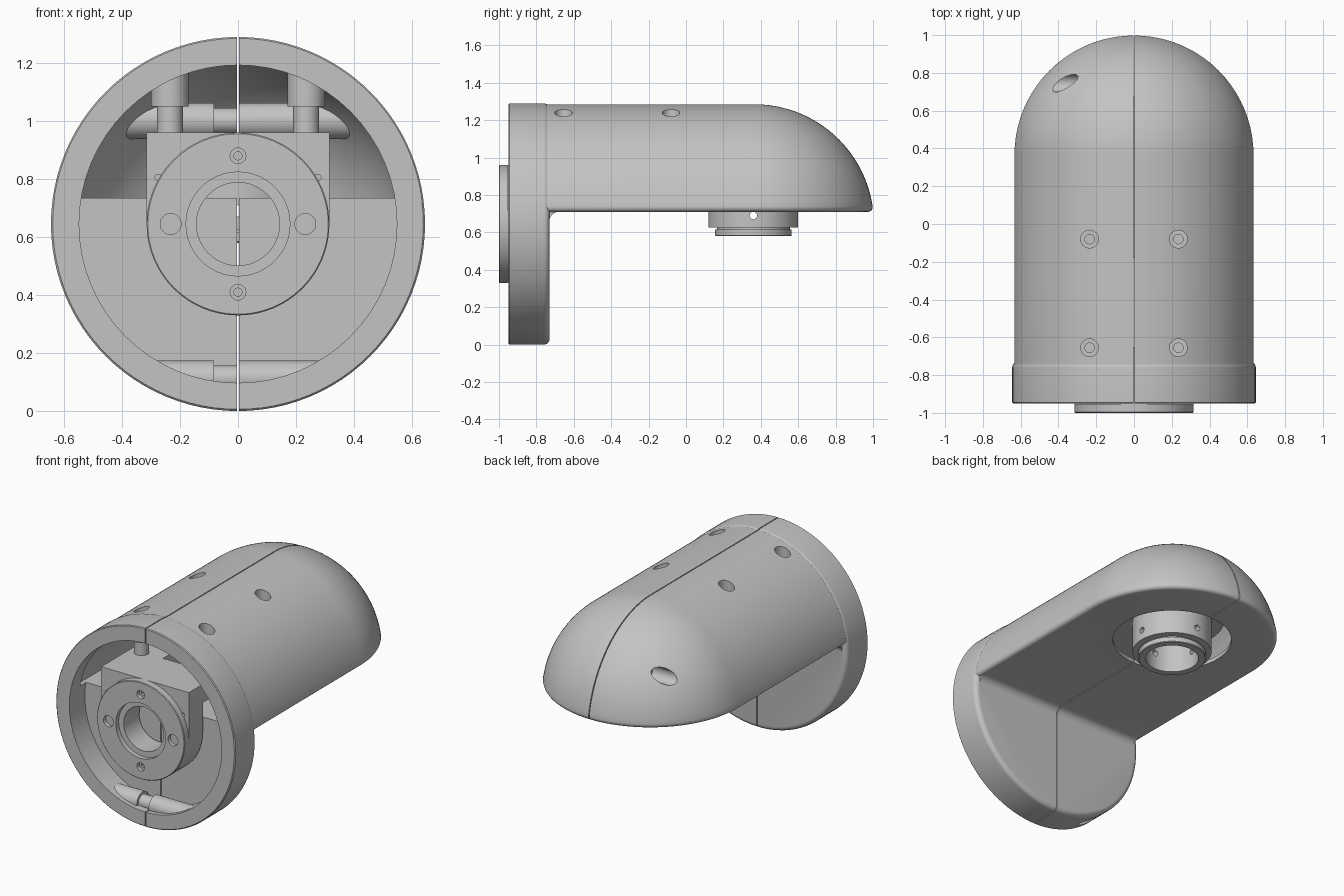
import bpy, bmesh, math
from mathutils import Vector

if "Cube" in bpy.data.objects:
    bpy.data.objects.remove(bpy.data.objects["Cube"])

GREY = (0.55, 0.55, 0.55, 1)
mat = bpy.data.materials.new("plain grey")
mat.use_nodes = True
mat.diffuse_color = GREY
mat.node_tree.nodes["Principled BSDF"].inputs["Base Color"].default_value = GREY

AXIS_Z = 0.645   # height of the barrel axis
DOME_Y = 0.365   # centre of the rounded end
FIT_Y = 0.36     # centre of the lower fitting


def make(name, bm):
    bmesh.ops.recalc_face_normals(bm, faces=bm.faces)
    mesh = bpy.data.meshes.new(name)
    bm.to_mesh(mesh)
    bm.free()
    mesh.materials.append(mat)
    ob = bpy.data.objects.new(name, mesh)
    bpy.context.collection.objects.link(ob)
    return ob


def loft(name, rings):
    bm = bmesh.new()
    loops = [[bm.verts.new(p) for p in ring] for ring in rings]
    n = len(loops[0])
    for a, b in zip(loops, loops[1:]):
        for i in range(n):
            j = (i + 1) % n
            bm.faces.new((a[i], a[j], b[j], b[i]))
    bm.faces.new(loops[0])
    bm.faces.new(loops[-1])
    return make(name, bm)


def turned(name, profile, origin, axis, n=64):
    """Solid of stacked circles; profile holds (radius, distance along axis)."""
    d = Vector(axis)
    u = d.orthogonal().normalized()
    v = d.cross(u)
    rings = []
    for r, h in profile:
        angles = [2 * math.pi * i / n for i in range(n)]
        rings.append([Vector(origin) + d * h + r * (u * math.cos(a) + v * math.sin(a))
                      for a in angles])
    return loft(name, rings)


def rod(name, r, start, end, n=32):
    d = Vector(end) - Vector(start)
    return turned(name, [(r, 0), (r, d.length)], start, d.normalized(), n)


def box(name, lo, hi):
    return loft(name, [[(lo[0], lo[1], z), (hi[0], lo[1], z),
                        (hi[0], hi[1], z), (lo[0], hi[1], z)] for z in (lo[2], hi[2])])


def combine(target, other, op="DIFFERENCE"):
    mod = target.modifiers.new(op, "BOOLEAN")
    mod.operation = op
    mod.solver = "EXACT"
    mod.object = other
    bpy.context.view_layer.objects.active = target
    bpy.ops.object.modifier_apply(modifier=mod.name)
    bpy.data.objects.remove(other)


def stadium(w, front, z, back=DOME_Y, n=40):
    pts = [(-w, front, z), (w, front, z)]
    return pts + [(w * math.cos(math.pi * i / n), back + w * math.sin(math.pi * i / n), z)
                  for i in range(n + 1)]


def hood(name, r, bottom, front, fillet=0.0, steps=36):
    """Half barrel with a rounded end, lofted upward in stadium outlines."""
    rings = []
    if fillet:
        for i in range(6):
            a = math.pi / 2 * i / 6
            z = bottom + fillet * (1 - math.cos(a))
            w = math.sqrt(r * r - (z - AXIS_Z) ** 2)
            rings.append(stadium(w - fillet * (1 - math.sin(a)), front, z))
    t0 = math.asin((bottom + fillet - AXIS_Z) / r)
    for i in range(steps + 1):
        t = t0 + (math.radians(89.3) - t0) * i / steps
        rings.append(stadium(r * math.cos(t), front, AXIS_Z + r * math.sin(t)))
    return loft(name, rings)


# Housing: hood, round front flange and the fillet between them
shell = hood("housing", 0.64, 0.71, -0.95, 0.03)
edge = [(0.645 - 0.03 * (1 - math.cos(a)), 0.19 + 0.03 * math.sin(a))
        for a in (math.pi / 2 * i / 6 for i in range(7))]
combine(shell, turned("flange", [(0.639, 0), (0.645, 0.006)] + edge,
                      (0, -0.95, AXIS_Z), (0, 1, 0), 96), "UNION")
corner = [(-0.75, 0.73), (-0.75, 0.66)] + [
    (-0.68 - 0.05 * math.cos(a), 0.66 + 0.05 * math.sin(a))
    for a in (math.pi / 2 * i / 6 for i in range(7))] + [(-0.68, 0.73)]
combine(shell, loft("fillet", [[(x, y, z) for y, z in corner] for x in (-0.61, 0.61)]), "UNION")

# Hollow inside, front recess and floor opening
combine(shell, hood("cavity", 0.575, 0.735, -0.85))
combine(shell, rod("recess", 0.548, (0, -1.1, AXIS_Z), (0, -0.79, AXIS_Z), 64))
combine(shell, rod("floor_opening", 0.36, (0, FIT_Y, 0.6), (0, FIT_Y, 0.8), 64))

# Screw bosses in the roof, counterbored from above
posts = [(x, y) for x in (-0.235, 0.235) for y in (-0.655, -0.08)]
for x, y in posts:
    combine(shell, rod("boss", 0.065, (x, y, 1.05), (x, y, 1.21)), "UNION")
for x, y in posts:
    combine(shell, rod("bore", 0.047, (x, y, 1.16), (x, y, 1.4)))
    combine(shell, rod("pilot", 0.025, (x, y, 1.03), (x, y, 1.2)))

# Clasp tubes joining the halves, trimmed to the hood or flange
for y, z, trim in ((0.70, 1.0, "hood"), (-0.86, 0.112, "flange")):
    for x0, x1, r in ((-0.6, -0.083, 0.062), (-0.1, 0.01, 0.045), (0, 0.6, 0.062)):
        tube = rod("clasp", r, (x0, y, z), (x1, y, z))
        if trim == "hood":
            limit = hood("limit", 0.62, 0.72, -0.9)
        else:
            limit = rod("limit", 0.62, (0, -0.94, AXIS_Z), (0, -0.76, AXIS_Z), 64)
        combine(tube, limit, "INTERSECT")
        combine(shell, tube, "UNION")
for y, z, x in ((0.745, 1.0, -0.25), (-0.86, 0.115, -0.2)):
    combine(shell, rod("clasp_bore", 0.047, (-0.8, y, z), (x, y, z)))

# Parting line between the two halves
combine(shell, box("seam", (-0.003, -1.2, -0.1), (0.003, 1.2, 1.5)))

# Inner arm: front plate, top plate and back end
arm = box("inner_arm", (-0.315, -0.955, AXIS_Z), (0.315, -0.81, 0.96))
combine(arm, loft("top_plate", [stadium(0.315, -0.94, z, FIT_Y) for z in (0.84, 0.9599)]), "UNION")
combine(arm, rod("round_plate", 0.314, (0, -0.96, AXIS_Z), (0, -0.811, AXIS_Z), 64), "UNION")
combine(arm, loft("slot", [[(x * 0.7, y - 0.4, z) for x, y, z in stadium(0.12, -0.25, h, 0.1)]
                           for h in (0.8, 1.0)]))
combine(arm, rod("front_bore", 0.143, (0, -1.1, AXIS_Z), (0, -0.7, AXIS_Z), 64))
for x in (-0.275, 0.275):
    combine(arm, rod("pin_hole", 0.011, (x, -1.1, 0.805), (x, -0.9, 0.805), 16))

# Front ring with its stepped bore and screw holes
ring = turned("front_ring", [(0.311, 0), (0.315, 0.004), (0.315, 0.045)],
              (0, -1, AXIS_Z), (0, 1, 0), 96)
combine(ring, turned("ring_bore", [(0.179, 0), (0.179, 0.13), (0.143, 0.13), (0.143, 0.3)],
                     (0, -1.1, AXIS_Z), (0, 1, 0)))
for x, z, r in ((0, 0.235, 0.027), (0, -0.235, 0.027), (0.232, 0, 0.036), (-0.232, 0, 0.036)):
    combine(ring, rod("ring_hole", r, (x, -1.1, AXIS_Z + z), (x, -0.975, AXIS_Z + z)))
for z in (0.235, -0.235):
    combine(ring, rod("ring_pilot", 0.014, (0, -1.1, AXIS_Z + z), (0, -0.9, AXIS_Z + z), 16))

# Lower fitting: stepped collar with radial set screw holes
fitting = turned("lower_fitting", [(0.201, 0), (0.205, 0.004), (0.205, 0.035), (0.195, 0.035),
                                   (0.195, 0.045), (0.24, 0.045), (0.24, 0.27)],
                 (0, FIT_Y, 0.58), (0, 0, 1))
combine(fitting, rod("fitting_bore", 0.16, (0, FIT_Y, 0.5), (0, FIT_Y, 0.8), 64))
combine(fitting, rod("cross_hole", 0.02, (-0.4, FIT_Y, 0.69), (0.4, FIT_Y, 0.69), 16))
combine(fitting, rod("long_hole", 0.02, (0, FIT_Y - 0.4, 0.69), (0, FIT_Y + 0.4, 0.69), 16))

# Spacers between arm and bosses
spacers = [rod("spacer", 0.045, (x, y, 0.95), (x, y, 1.06)) for x, y in posts]

# Smooth shading with sharp edges kept
bpy.ops.object.select_all(action="DESELECT")
for ob in [shell, arm, ring, fitting] + spacers:
    ob.select_set(True)
    bpy.context.view_layer.objects.active = ob
bpy.ops.object.shade_smooth_by_angle(angle=math.radians(30))
